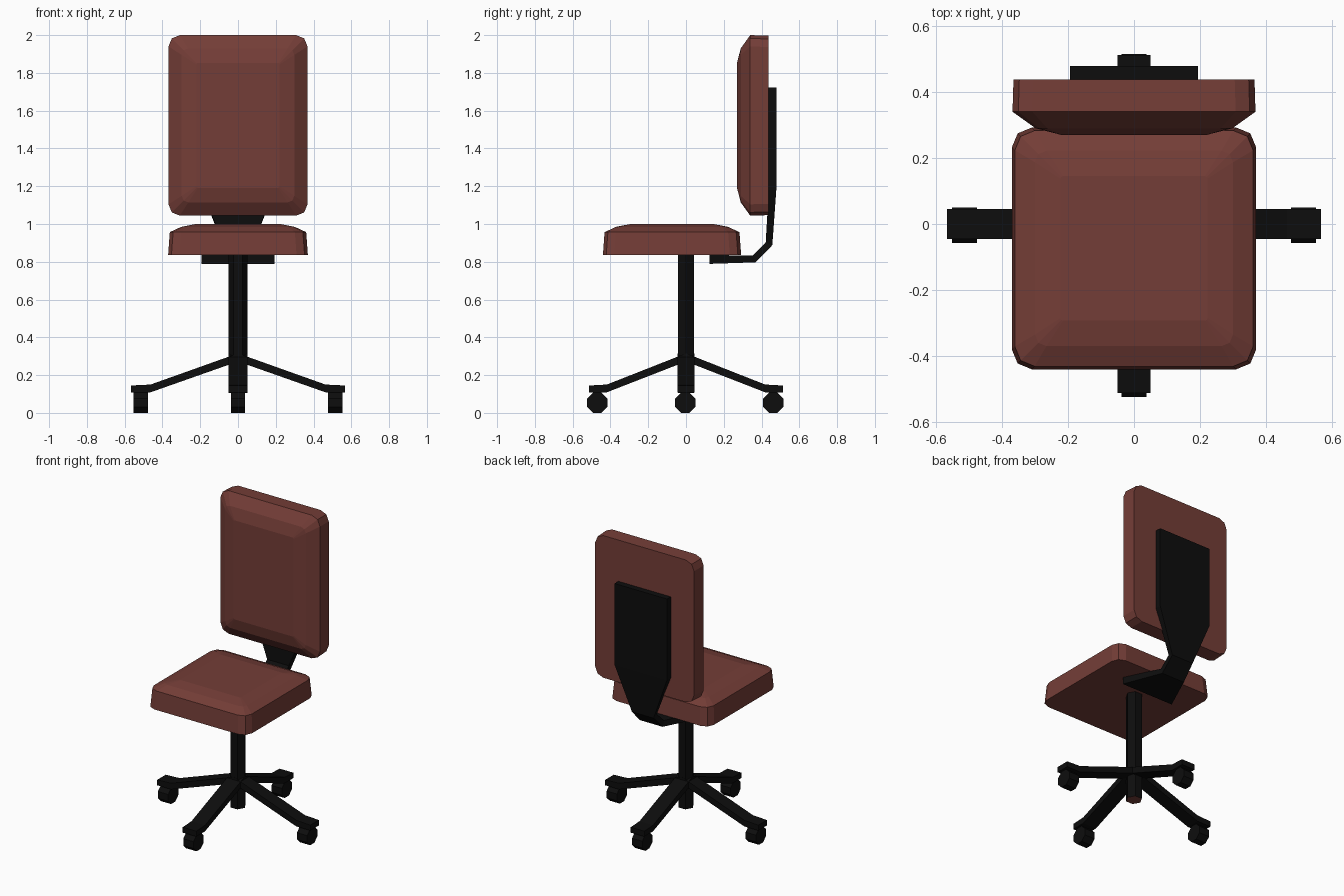
import bpy, bmesh, math
from mathutils import Vector

if "Cube" in bpy.data.objects:
    bpy.data.objects.remove(bpy.data.objects["Cube"])


def material(name, rgb):
    m = bpy.data.materials.new(name)
    m.diffuse_color = (*rgb, 1)
    m.use_nodes = True
    m.node_tree.nodes["Principled BSDF"].inputs["Base Color"].default_value = m.diffuse_color
    return m


RED = material("brown red upholstery", (0.175, 0.047, 0.038))
BLACK = material("black plastic", (0.004, 0.004, 0.004))


def loft(name, rings, mats):
    """Skin a list of equal-length point rings and cap both ends."""
    bm = bmesh.new()
    vs = [[bm.verts.new(p) for p in ring] for ring in rings]
    n = len(rings[0])
    for a, b in zip(vs, vs[1:]):
        for i in range(n):
            j = (i + 1) % n
            bm.faces.new((a[i], a[j], b[j], b[i]))
    bm.faces.new(vs[0][::-1])
    bm.faces.new(vs[-1])
    bmesh.ops.recalc_face_normals(bm, faces=bm.faces)
    mesh = bpy.data.meshes.new(name)
    bm.to_mesh(mesh)
    bm.free()
    for m in mats:
        mesh.materials.append(m)
    ob = bpy.data.objects.new(name, mesh)
    bpy.context.collection.objects.link(ob)
    return ob


def rounded(hx, hy, r):
    """Rectangle outline with three points on each corner arc."""
    pts = []
    for k, (sx, sy) in enumerate(((1, 1), (-1, 1), (-1, -1), (1, -1))):
        for s in range(3):
            a = math.radians(90 * k + 45 * s)
            pts.append((sx * (hx - r) + r * math.cos(a),
                        sy * (hy - r) + r * math.sin(a)))
    return pts


def cushion(name, hx, hy, layers, place):
    """Layers are (inset, corner radius, depth)."""
    rings = [[place(u, v, d) for u, v in rounded(hx - i, hy - i, r)]
             for i, r, d in layers]
    return loft(name, rings, [RED])


# seat and backrest cushions
cushion("seat", 0.37, 0.366,
        [(0, 0.06, 0.835), (0.009, 0.06, 0.957), (0.07, 0.035, 0.985), (0.147, 0.008, 1.0)],
        lambda u, v, d: (u, v - 0.074, d))
cushion("backrest", 0.368, 0.478,
        [(0.003, 0.06, 0.437), (0, 0.06, 0.34), (0.07, 0.035, 0.29), (0.147, 0.008, 0.27)],
        lambda u, v, d: (u, d, v + 1.522))

# hexagonal column with a red underside
hexagon = [(0.05 * math.cos(math.radians(60 * k)), 0.05 * math.sin(math.radians(60 * k)))
           for k in range(6)]
column = loft("column", [[(x, y, z) for x, y in hexagon] for z in (0.105, 0.84)],
              [BLACK, RED])
for p in column.data.polygons:
    p.material_index = 1 if p.normal.z < -0.9 else 0

# bent bracket: half width, outer (y, z), inner (y, z)
bracket = [(0.193, (0.125, 0.789), (0.125, 0.835)),
           (0.085, (0.368, 0.797), (0.355, 0.834)),
           (0.08, (0.457, 0.888), (0.422, 0.902)),
           (0.194, (0.478, 1.18), (0.438, 1.18)),
           (0.194, (0.478, 1.722), (0.438, 1.722))]
loft("back_bracket", [[(-w, *o), (w, *o), (w, *i), (-w, *i)] for w, o, i in bracket], [BLACK])

# four legs with flat feet, and octagonal casters rolling about x
leg = [(0.0, 0.272, 0.315), (0.463, 0.109, 0.15), (0.566, 0.109, 0.145)]
octagon = [(0.058 * math.cos(math.radians(22.5 + 45 * k)),
            0.058 * math.sin(math.radians(22.5 + 45 * k))) for k in range(8)]
for side, dx, dy in (("right", 1, 0), ("left", -1, 0), ("back", 0, 1), ("front", 0, -1)):
    def at(d, w, z):
        return (dx * d - dy * w, (dy * d + dx * w) * 0.905, z)
    loft(side + "_leg",
         [[at(d, -0.05, lo), at(d, 0.05, lo), at(d, 0.05, hi), at(d, -0.05, hi)]
          for d, lo, hi in leg], [BLACK])
    cx, cy = dx * 0.514, dy * 0.466 - 0.004
    loft(side + "_caster",
         [[(cx + w, cy + y, 0.0536 + z) for y, z in octagon] for w in (-0.038, 0.038)],
         [BLACK])
